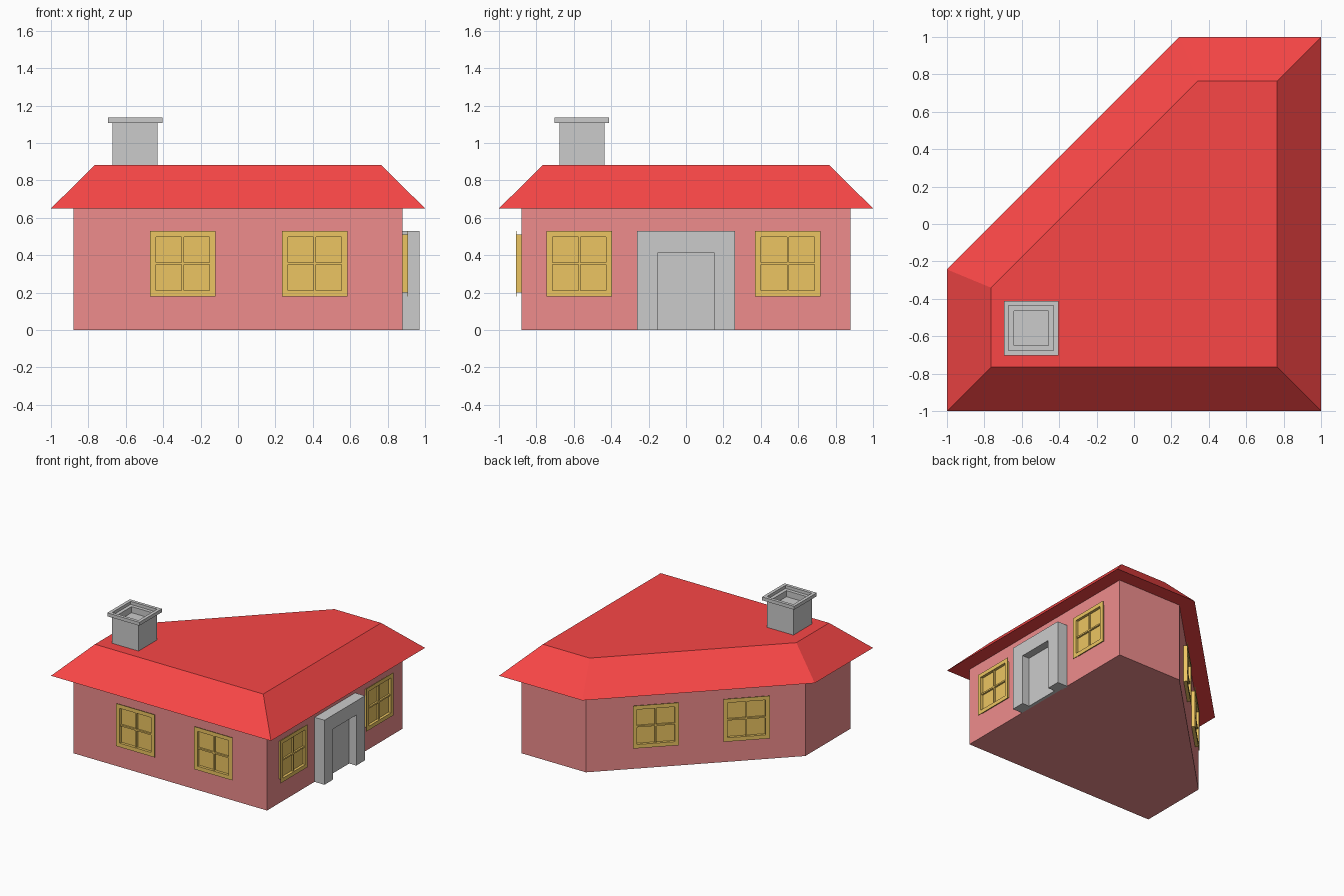
import bpy, bmesh
from math import radians, sqrt
from mathutils import Matrix, Vector

if "Cube" in bpy.data.objects:
    bpy.data.objects.remove(bpy.data.objects["Cube"])


def material(name, rgb):
    m = bpy.data.materials.new(name)
    m.diffuse_color = (*rgb, 1)
    m.use_nodes = True
    m.node_tree.nodes["Principled BSDF"].inputs["Base Color"].default_value = m.diffuse_color
    return m


RED = material("roof_red", (0.95, 0.062, 0.062))
PINK = material("wall_pink", (0.86, 0.265, 0.265))
YELLOW = material("window_yellow", (0.84, 0.56, 0.122))


def loft(bm, loops):
    """Skin a stack of matching loops and cap both ends."""
    rows = [[bm.verts.new(p) for p in loop] for loop in loops]
    n = len(rows[0])
    for a, b in zip(rows, rows[1:]):
        for i in range(n):
            j = (i + 1) % n
            bm.faces.new((a[i], a[j], b[j], b[i]))
    bm.faces.new(rows[0][::-1])
    bm.faces.new(rows[-1])


def box(bm, lo, hi):
    lo, hi = Vector(lo), Vector(hi)
    mat = Matrix.Translation((lo + hi) / 2) @ Matrix.Diagonal((*(hi - lo), 1))
    bmesh.ops.create_cube(bm, size=1, matrix=mat)


def to_mesh(bm, name, mat=None):
    bmesh.ops.recalc_face_normals(bm, faces=bm.faces)
    me = bpy.data.meshes.new(name)
    bm.to_mesh(me)
    bm.free()
    if mat:
        me.materials.append(mat)
    return me


def place(name, me, location=(0, 0, 0), angle=0):
    ob = bpy.data.objects.new(name, me)
    bpy.context.collection.objects.link(ob)
    ob.location = location
    ob.rotation_euler.z = radians(angle)


def plan(inset, z):
    """House outline (square with one corner cut off), offset inward."""
    r = 1 - inset
    c = 0.757 - inset * sqrt(2)  # diagonal side lies on y = x + c
    return [(-r, -r, z), (r, -r, z), (r, r, z), (r - c, r, z), (-r, c - r, z)]


def square(r, z):
    return [(-r, -r, z), (r, -r, z), (r, r, z), (-r, r, z)]


# Walls and hipped, flat-topped roof
bm = bmesh.new()
loft(bm, [plan(0.12, 0), plan(0.12, 0.65)])
place("walls", to_mesh(bm, "walls", PINK))

bm = bmesh.new()
loft(bm, [plan(0, 0.65), plan(0.235, 0.882)])
place("roof", to_mesh(bm, "roof", RED))

# Chimney with stepped hollow cap
bm = bmesh.new()
steps = [(0.12, 0.87), (0.12, 1.107), (0.146, 1.107), (0.146, 1.135),
         (0.12, 1.135), (0.12, 1.11), (0.092, 1.11), (0.092, 1.06)]
loft(bm, [square(r, z) for r, z in steps])
place("chimney", to_mesh(bm, "chimney"), (-0.55, -0.557, 0))

# Doorway surround and recessed door, on the right wall
bm = bmesh.new()
arch = [(-0.263, 0), (-0.263, 0.53), (0.263, 0.53), (0.263, 0),
        (0.15, 0), (0.15, 0.415), (-0.15, 0.415), (-0.15, 0)]
loft(bm, [[(x, y, z) for y, z in arch] for x in (0.87, 0.97)])
place("door_surround", to_mesh(bm, "door_surround"))

bm = bmesh.new()
box(bm, (0.87, -0.15, 0), (0.906, 0.15, 0.415))
place("door", to_mesh(bm, "door"))

# Window: stepped frame with recessed pane and crossed glazing bars
bm = bmesh.new()
steps = [(0.155, -0.005), (0.155, 0.026), (0.175, 0.026), (0.175, 0.03),
         (0.143, 0.03), (0.143, 0.008)]
loft(bm, [square(r, z) for r, z in steps])
box(bm, (-0.143, -0.006, 0.007), (0.143, 0.006, 0.022))
box(bm, (-0.006, -0.143, 0.007), (0.006, 0.143, 0.022))
bmesh.ops.rotate(bm, verts=bm.verts, matrix=Matrix.Rotation(radians(90), 3, 'X'))
window = to_mesh(bm, "window", YELLOW)

# Two windows on each of the front, right and diagonal walls
k = sqrt(0.5)
mid = (0.757 - 0.12 * sqrt(2)) / 2  # centre of the diagonal wall
spots = [("front", -0.295, -0.88, 0), ("front", 0.41, -0.88, 0),
         ("right", 0.88, -0.57, 90), ("right", 0.88, 0.545, 90)]
spots += [("diagonal", -mid - s * k, mid - s * k, -135) for s in (-0.305, 0.38)]
for i, (wall, x, y, angle) in enumerate(spots):
    place(f"{wall}_window_{i % 2 + 1}", window, (x, y, 0.355), angle)
